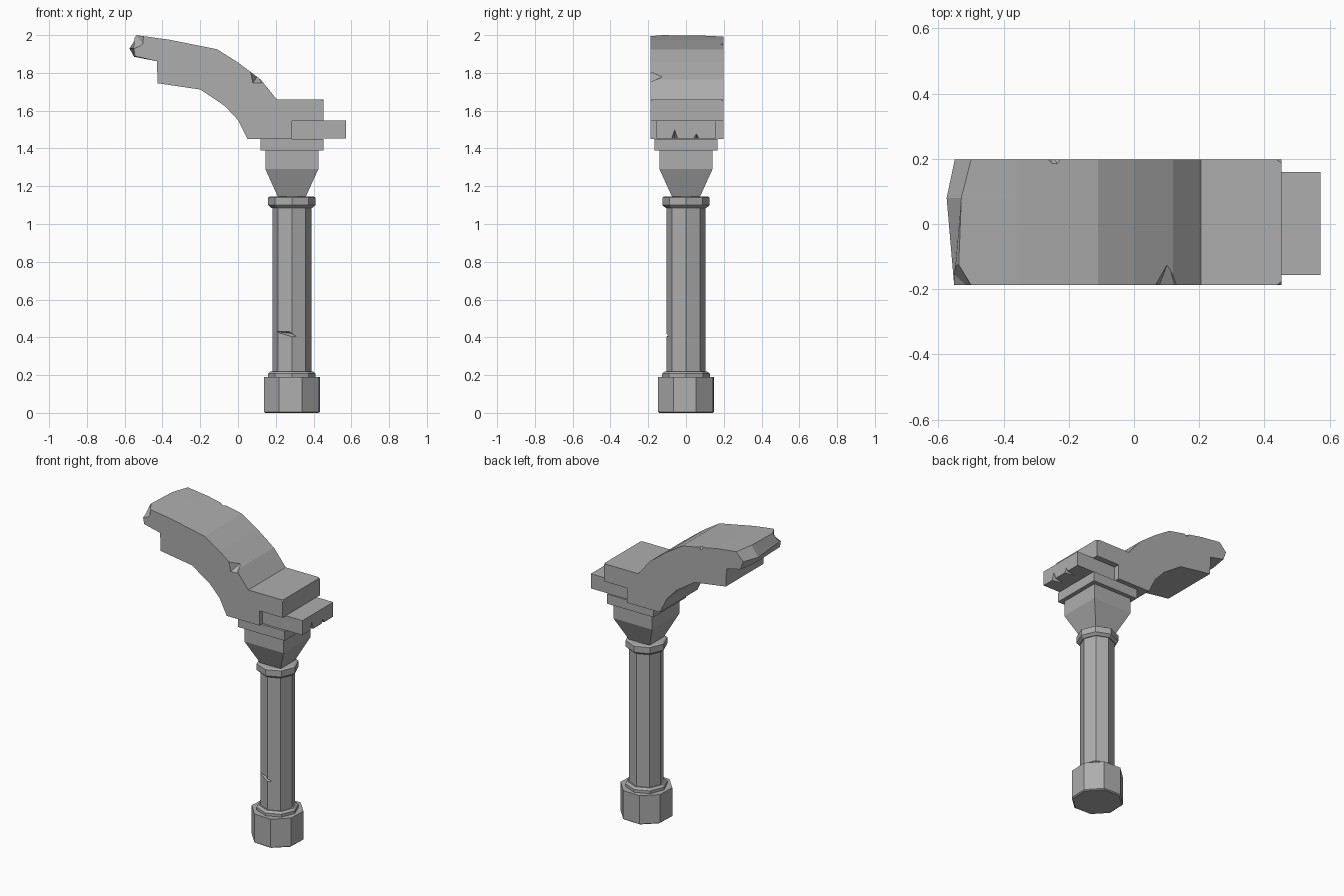
import bpy, bmesh, math
from mathutils import Vector

if "Cube" in bpy.data.objects:
    bpy.data.objects.remove(bpy.data.objects["Cube"])

CX = 0.285  # column axis

stone = bpy.data.materials.new("grey stone")
stone.diffuse_color = (0.42, 0.42, 0.42, 1)
stone.use_nodes = True
stone.node_tree.nodes["Principled BSDF"].inputs["Base Color"].default_value = stone.diffuse_color


def finish(name, bm):
    bmesh.ops.recalc_face_normals(bm, faces=bm.faces[:])
    mesh = bpy.data.meshes.new(name)
    bm.to_mesh(mesh)
    bm.free()
    mesh.materials.append(stone)
    ob = bpy.data.objects.new(name, mesh)
    bpy.context.collection.objects.link(ob)
    return ob


def loft(name, rings):
    """Skin equal-length rings of points and cap both ends."""
    bm = bmesh.new()
    loops = [[bm.verts.new(p) for p in ring] for ring in rings]
    n = len(loops[0])
    for a, b in zip(loops, loops[1:]):
        for i in range(n):
            j = (i + 1) % n
            bm.faces.new((a[i], a[j], b[j], b[i]))
    bm.faces.new(loops[0])
    bm.faces.new(loops[-1])
    return finish(name, bm)


def octagon(name, profile, turn=0):
    """Eight-sided turned part from (radius, height) pairs."""
    rings = []
    for r, z in profile:
        angles = [math.radians(turn + 45 * i) for i in range(8)]
        rings.append([(CX + r * math.cos(a), r * math.sin(a), z) for a in angles])
    return loft(name, rings)


def square(name, profile):
    """Four-sided part from (half width, height) pairs."""
    corners = ((-1, -1), (1, -1), (1, 1), (-1, 1))
    return loft(name, [[(CX + h * x, h * y, z) for x, y in corners] for h, z in profile])


def hull(name, points):
    bm = bmesh.new()
    for p in points:
        bm.verts.new(p)
    bmesh.ops.convex_hull(bm, input=bm.verts[:])
    return finish(name, bm)


def chip(ob, *shapes):
    """Knock convex chips out of a part."""
    for points in shapes:
        cutter = hull("chip_cutter", points)
        cutter.hide_render = True
        mod = ob.modifiers.new("chip", 'BOOLEAN')
        mod.operation = 'DIFFERENCE'
        mod.solver = 'EXACT'
        mod.object = cutter
        bpy.context.view_layer.update()
        evaluated = ob.evaluated_get(bpy.context.evaluated_depsgraph_get())
        mesh = bpy.data.meshes.new_from_object(evaluated)
        ob.modifiers.clear()
        ob.data = mesh
        bpy.data.objects.remove(cutter)


# Column: plinth, rings and shaft
octagon("plinth", [(0.15, 0), (0.158, 0.006), (0.158, 0.19)], turn=20)
octagon("lower_ring", [(0.126, 0.185), (0.126, 0.208), (0.112, 0.22)])
shaft = octagon("shaft", [(0.103, 0.21), (0.103, 1.10)])
octagon("upper_ring", [(0.108, 1.085), (0.125, 1.10), (0.125, 1.14), (0.115, 1.146)])

# Shallow gash across the shaft front
chip(shaft, [(0.20, -0.12, 0.425), (0.20, -0.06, 0.43), (0.24, -0.13, 0.445),
             (0.33, -0.12, 0.39), (0.29, -0.07, 0.42), (0.27, -0.13, 0.415)])

# Capital and the slab on it
square("capital", [(0.072, 1.14), (0.14, 1.29), (0.14, 1.395)])
square("capital_slab", [(0.167, 1.388), (0.167, 1.45)])

# Broken arch: side outline carried through the thickness, ragged at the tip
body = [(0.05, 1.45), (0.285, 1.45), (0.285, 1.545), (0.453, 1.545), (0.453, 1.66),
        (0.205, 1.66), (0.12, 1.765), (0.0, 1.855), (-0.11, 1.925), (-0.36, 1.975)]
under = [(-0.425, 1.745), (-0.20, 1.712), (-0.07, 1.625), (0.0, 1.55)]
tips = {
    -0.187: [(-0.54, 2.0), (-0.552, 1.93), (-0.545, 1.888), (-0.43, 1.862)],
    0.08: [(-0.53, 1.998), (-0.575, 1.93), (-0.55, 1.885), (-0.43, 1.862)],
    0.198: [(-0.50, 1.992), (-0.55, 1.94), (-0.53, 1.885), (-0.43, 1.862)],
}
arch = loft("broken_arch", [[(x, y, z) for x, z in body + tip + under]
                            for y, tip in tips.items()])

# Chips along the arch edges and corners
chip(arch,
     # front upper edge
     [(0.05, -0.21, 1.83), (0.15, -0.21, 1.755), (0.07, -0.21, 1.735),
      (0.13, -0.21, 1.735), (0.105, -0.115, 1.785), (0.13, -0.20, 1.82)],
     # back upper edge
     [(-0.29, 0.21, 1.975), (-0.20, 0.21, 1.96), (-0.25, 0.17, 1.97),
      (-0.23, 0.175, 1.96), (-0.25, 0.21, 1.925)],
     # tip corner
     [(-0.60, -0.21, 2.02), (-0.485, -0.21, 2.01), (-0.49, -0.21, 1.94),
      (-0.55, -0.21, 1.915), (-0.55, -0.105, 2.01), (-0.58, -0.13, 1.95)],
     # outer corners
     [(0.41, -0.20, 1.67), (0.47, -0.20, 1.67), (0.47, -0.20, 1.625), (0.47, -0.15, 1.67)],
     [(0.41, 0.21, 1.67), (0.47, 0.21, 1.67), (0.47, 0.21, 1.625), (0.47, 0.16, 1.67)])

# Stone tongue sticking out of the arch foot, nicked along its lower end
tongue = hull("arch_tongue", [(x, y, z) for x in (0.25, 0.573)
                              for y in (-0.156, 0.16) for z in (1.452, 1.547)])
for y, top in ((-0.06, 1.515), (0.055, 1.49)):
    chip(tongue, [(0.60, y - 0.026, 1.44), (0.60, y + 0.026, 1.44),
                  (0.60, y, top), (0.48, y, 1.44)])
